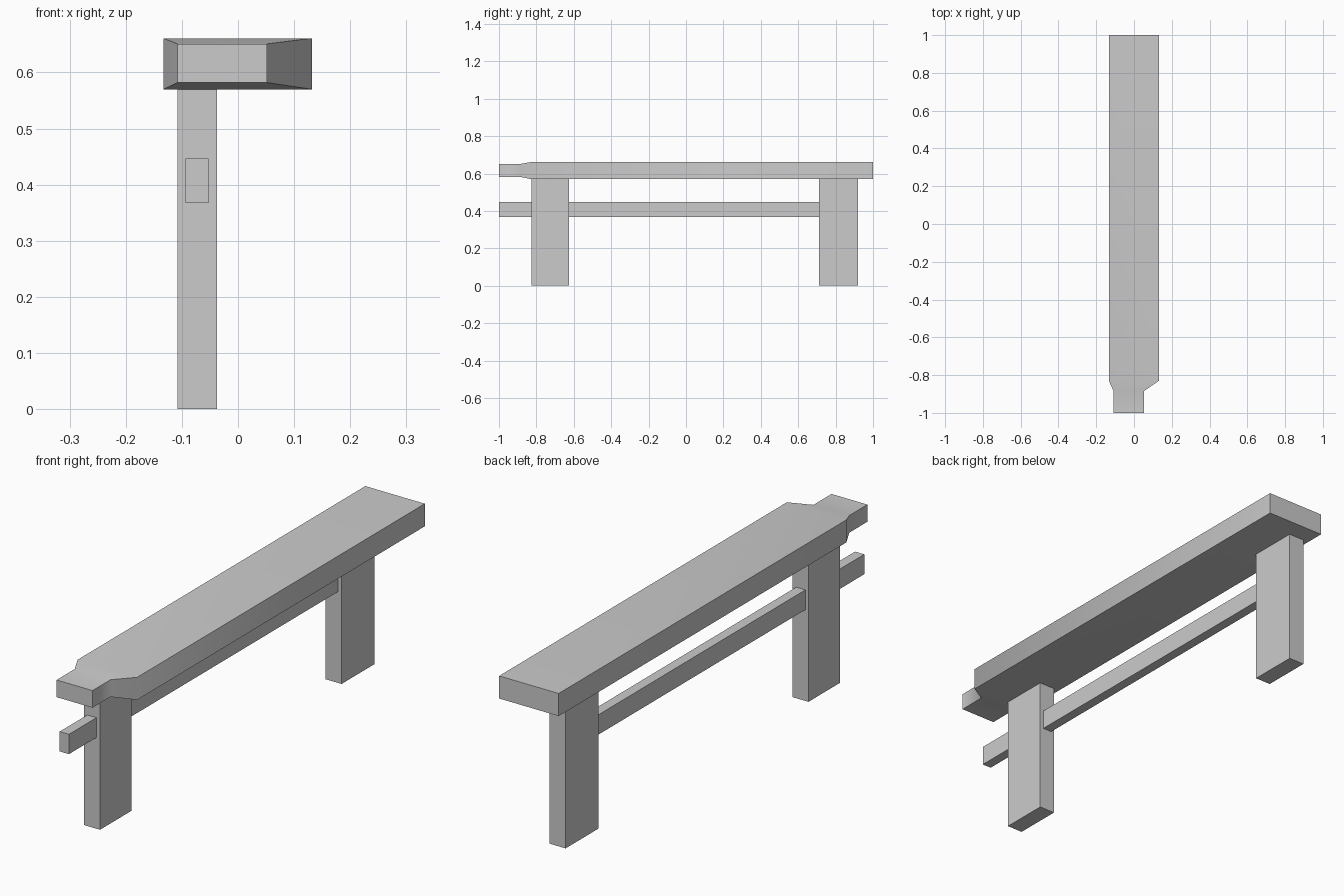
import bpy, bmesh, math

if "Cube" in bpy.data.objects:
    bpy.data.objects.remove(bpy.data.objects["Cube"])


def loft(name, sections):
    """Solid skinned through rectangles (y, x0, x1, z0, z1) along y."""
    bm = bmesh.new()
    rings = []
    for y, x0, x1, z0, z1 in sections:
        corners = [(x0, z0), (x1, z0), (x1, z1), (x0, z1)]
        rings.append([bm.verts.new((x, y, z)) for x, z in corners])
    for a, b in zip(rings, rings[1:]):
        for i in range(4):
            j = (i + 1) % 4
            bm.faces.new((a[i], a[j], b[j], b[i]))
    bm.faces.new(rings[0])
    bm.faces.new(rings[-1])
    bmesh.ops.recalc_face_normals(bm, faces=bm.faces[:])
    mesh = bpy.data.meshes.new(name)
    bm.to_mesh(mesh)
    bm.free()
    obj = bpy.data.objects.new(name, mesh)
    bpy.context.collection.objects.link(obj)
    return obj


def box(name, x, y, z):
    return loft(name, [(v, *x, *z) for v in y])


# Seat plank with a narrow off-centre nose at the front
nose = (-0.108, 0.052, 0.582, 0.651)
plank = (-0.133, 0.132, 0.57, 0.661)
seat = loft("seat", [(-1, *nose), (-0.885, *nose), (-0.83, *plank), (1, *plank)])
bpy.context.view_layer.objects.active = seat
seat.select_set(True)
bpy.ops.object.shade_smooth_by_angle(angle=math.radians(60))

# Legs, set towards the left edge
for name, y in (("front_leg", (-0.825, -0.625)), ("back_leg", (0.712, 0.92))):
    box(name, (-0.108, -0.037), y, (0, 0.57))

# Stretcher rail running through the front leg to the back leg
box("stretcher", (-0.094, -0.053), (-1, 0.712), (0.367, 0.447))
